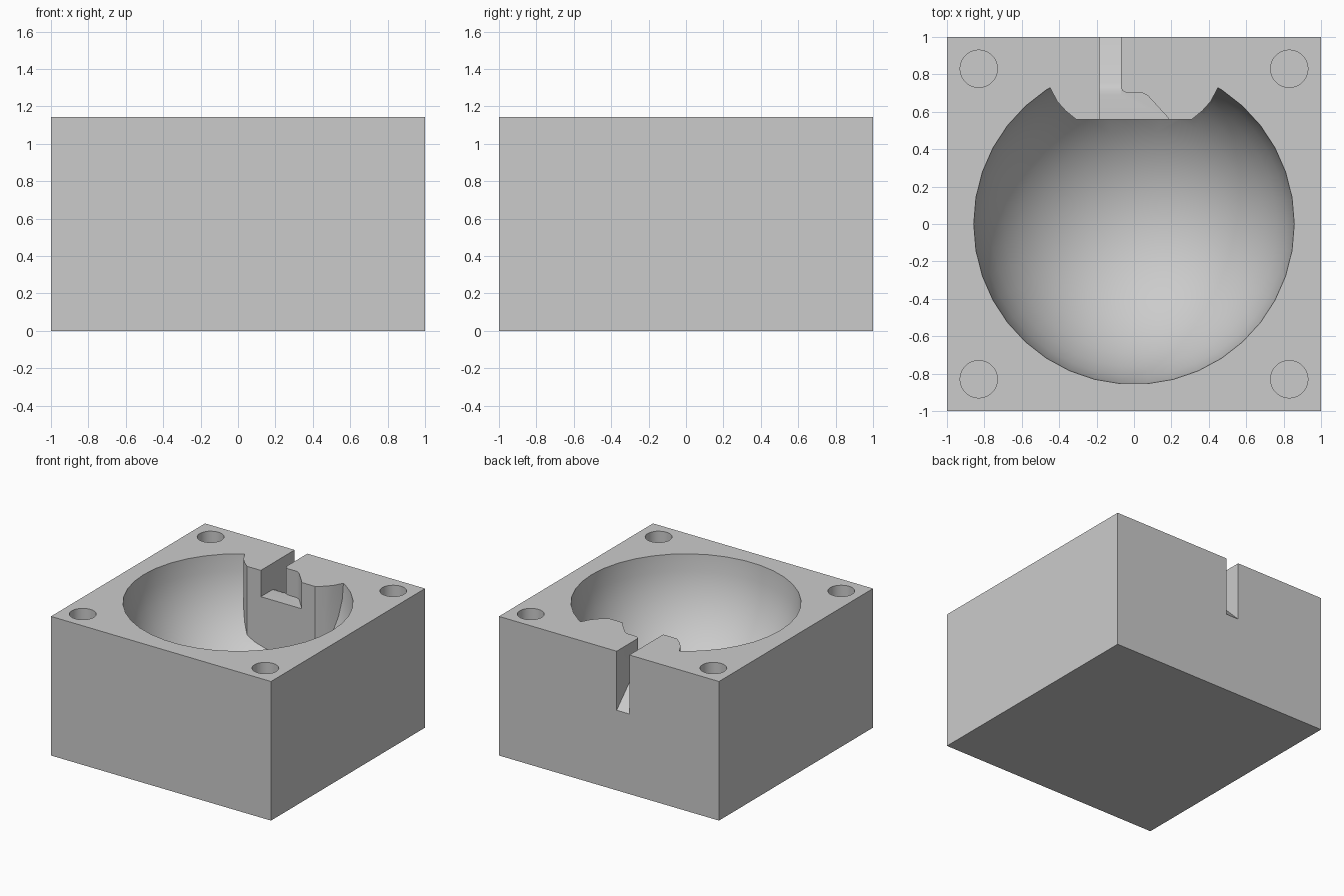
import bpy, bmesh, math
from mathutils import Vector, Matrix

cube = bpy.data.objects.get("Cube")
if cube:
    bpy.data.objects.remove(cube, do_unlink=True)

HEIGHT = 1.143
BOWL_R = 0.857
POCKET_Z = 0.927
ABOVE = HEIGHT + 0.3

grey = bpy.data.materials.new("plain_grey")
grey.use_nodes = True
grey.diffuse_color = (0.6, 0.6, 0.6, 1)
grey.node_tree.nodes["Principled BSDF"].inputs["Base Color"].default_value = (0.6, 0.6, 0.6, 1)


def make_object(name, bm):
    bmesh.ops.recalc_face_normals(bm, faces=bm.faces)
    mesh = bpy.data.meshes.new(name)
    bm.to_mesh(mesh)
    bm.free()
    mesh.materials.append(grey)
    obj = bpy.data.objects.new(name, mesh)
    bpy.context.collection.objects.link(obj)
    return obj


def prism(name, points, direction):
    """Extrude a closed outline along a direction."""
    bm = bmesh.new()
    face = bm.faces.new([bm.verts.new(p) for p in points])
    ext = bmesh.ops.extrude_face_region(bm, geom=[face], use_keep_orig=True)
    moved = [g for g in ext["geom"] if isinstance(g, bmesh.types.BMVert)]
    bmesh.ops.translate(bm, verts=moved, vec=Vector(direction))
    return make_object(name, bm)


def cut(target, cutter):
    """Subtract the cutter from the target and discard it."""
    mod = target.modifiers.new("cut", 'BOOLEAN')
    mod.operation = 'DIFFERENCE'
    mod.solver = 'EXACT'
    mod.object = cutter
    bpy.context.view_layer.update()
    with bpy.context.temp_override(object=target, active_object=target):
        bpy.ops.object.modifier_apply(modifier=mod.name)
    bpy.data.objects.remove(cutter, do_unlink=True)


# Solid block
bm = bmesh.new()
bmesh.ops.create_cube(bm, size=1, matrix=Matrix.Translation((0, 0, HEIGHT / 2))
                      @ Matrix.Diagonal((2, 2, HEIGHT, 1)))
block = make_object("mould_block", bm)

# Hemispherical bowl, spun from a quarter arc
bm = bmesh.new()
arc = [(BOWL_R * math.sin(a), 0, HEIGHT - BOWL_R * math.cos(a))
       for a in (math.radians(9 * i) for i in range(11))]
arc += [(BOWL_R, 0, ABOVE), (0, 0, ABOVE)]
verts = [bm.verts.new(p) for p in arc]
edges = [bm.edges.new(pair) for pair in zip(verts, verts[1:])]
bmesh.ops.spin(bm, geom=verts + edges, cent=(0, 0, 0), axis=(0, 0, 1),
               angle=2 * math.pi, steps=38)
bmesh.ops.remove_doubles(bm, verts=bm.verts, dist=0.0005)
bowl = make_object("bowl_cutter", bm)

# Boss left standing at the back of the bowl
side = [(0.31, 0.56), (0.365, 0.605), (0.41, 0.655), (0.45, 0.73), (0.48, 0.82)]
outline = side + [(0.48, 0.95)]
outline += [(-x, y) for x, y in reversed(outline)]
cut(bowl, prism("boss", [(x, y, -0.2) for x, y in outline], (0, 0, 2)))
cut(block, bowl)

# Slot with a sloping floor through the back wall
slot = [(1.1, 0.558), (0.755, 0.903), (0.735, 0.918), (0.715, 0.925),
        (0.69, POCKET_Z), (0.69, ABOVE), (1.1, ABOVE)]
cut(block, prism("slot_cutter", [(-0.185, y, z) for y, z in slot], (0.115, 0, 0)))

# Flared pocket in the boss
pocket = [(-0.185, 0.45), (-0.185, 0.735), (-0.07, 0.735), (-0.062, 0.712),
          (-0.035, 0.7), (0.045, 0.7), (0.075, 0.685), (0.185, 0.565), (0.185, 0.45)]
cut(block, prism("pocket_cutter", [(x, y, POCKET_Z) for x, y in pocket], (0, 0, 0.5)))

# Four blind corner holes
for sx in (-1, 1):
    for sy in (-1, 1):
        bm = bmesh.new()
        bmesh.ops.create_cone(bm, cap_ends=True, segments=32, radius1=0.1, radius2=0.1,
                              depth=0.4, matrix=Matrix.Translation((sx * 0.83, sy * 0.83, HEIGHT)))
        cut(block, make_object("hole_cutter", bm))

# Smooth the curved walls, keep the corners sharp
bpy.ops.object.select_all(action='DESELECT')
block.select_set(True)
bpy.context.view_layer.objects.active = block
bpy.ops.object.shade_smooth_by_angle(angle=math.radians(30))
